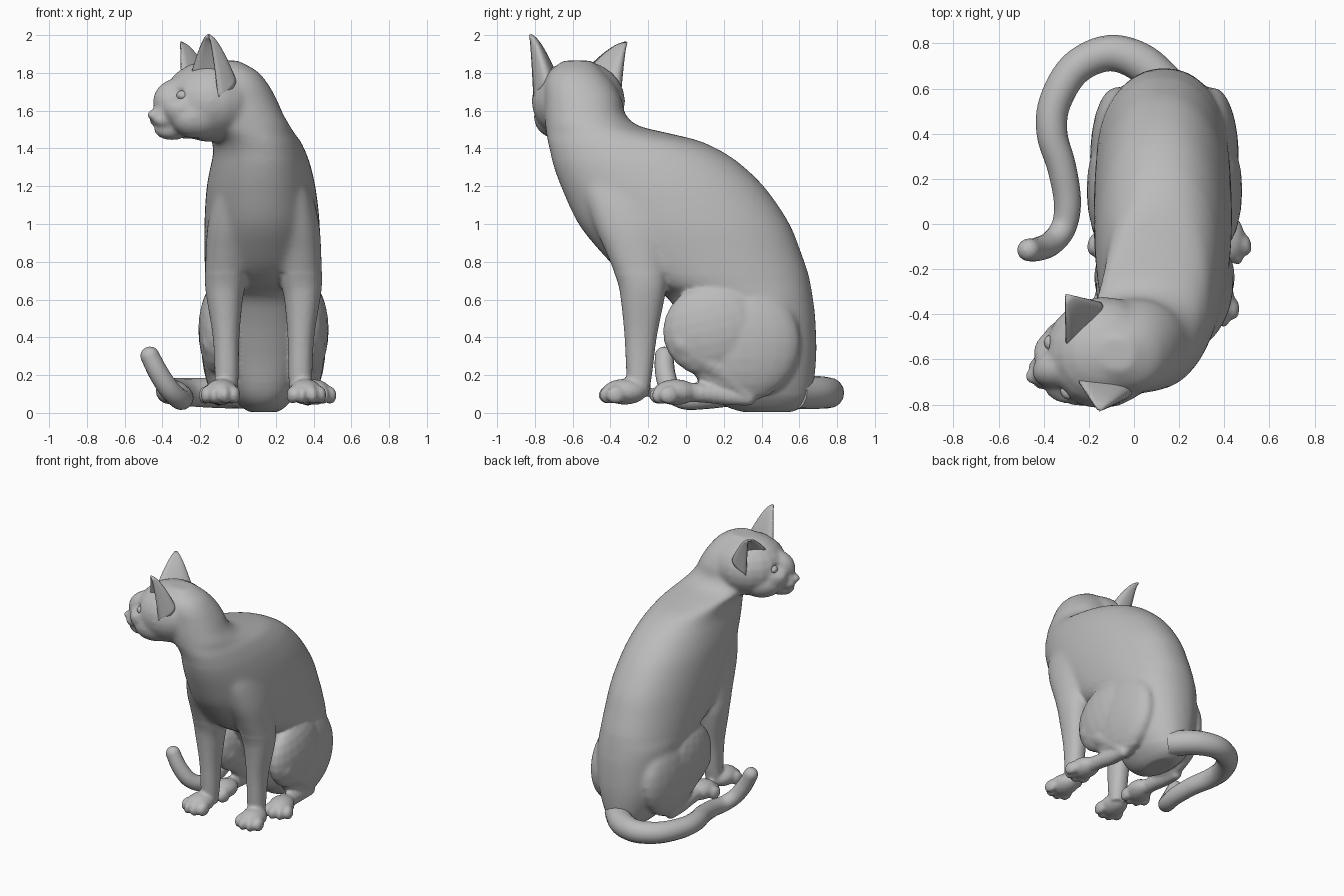
import bpy, bmesh, math
from mathutils import Vector, Matrix, Euler

cube = bpy.data.objects.get("Cube")
if cube:
    bpy.data.objects.remove(cube, do_unlink=True)

AXIS = 0.135                      # x of the body's own mirror plane
grey = bpy.data.materials.new("plain grey")
grey.use_nodes = True
grey.diffuse_color = (0.5, 0.5, 0.5, 1)
grey.node_tree.nodes["Principled BSDF"].inputs["Base Color"].default_value = (0.5, 0.5, 0.5, 1)


def spline(pts, steps):
    """Smooth curve through rows of numbers (Catmull-Rom)."""
    out = []
    for i in range(len(pts) - 1):
        p0, p1, p2, p3 = (pts[max(i - 1, 0)], pts[i], pts[i + 1], pts[min(i + 2, len(pts) - 1)])
        for k in range(steps):
            t = k / steps
            out.append([b + 0.5 * t * (c - a + t * (2 * a - 5 * b + 4 * c - d + t * (3 * (b - c) + d - a)))
                        for a, b, c, d in zip(p0, p1, p2, p3)])
    return out + [list(pts[-1])]


def loft(bm, levels, n=48, power=0.91):
    """Stack of horizontal rounded sections: z, y front, y back, x low, x high."""
    rings = []
    for z, y0, y1, x0, x1 in spline(levels, 4):
        ring = []
        for k in range(n):
            a = math.tau * k / n
            c, s = math.cos(a), math.sin(a)
            c = math.copysign(abs(c) ** power, c)
            s = math.copysign(abs(s) ** power, s)
            ring.append(bm.verts.new(((x0 + x1) / 2 + c * (x1 - x0) / 2,
                                      (y0 + y1) / 2 + s * (y1 - y0) / 2, z)))
        rings.append(ring)
    for a, b in zip(rings, rings[1:]):
        for k in range(n):
            bm.faces.new((a[k], a[(k + 1) % n], b[(k + 1) % n], b[k]))
    bm.faces.new(rings[0][::-1])
    bm.faces.new(rings[-1])


def ball(bm, loc, radii, rot=(0, 0, 0)):
    m = Matrix.LocRotScale(Vector(loc), Euler(rot), Vector(radii))
    bmesh.ops.create_uvsphere(bm, u_segments=20, v_segments=12, radius=1, matrix=m)


def limb(bm, pts):
    """Rounded limb through x, y, z, radius points."""
    for x, y, z, r in spline(pts, 4):
        ball(bm, (x, y, z), (r, r, r))


def paw(bm, x, y, z, turn):
    """Rounded paw with four toes, pointing to -y before turning."""
    r = Matrix.Rotation(turn, 3, 'Z')
    ball(bm, (x, y, z), (0.088, 0.12, 0.068), (0, 0, turn))
    for dx, dy in ((-0.074, -0.055), (-0.028, -0.085), (0.028, -0.085), (0.074, -0.055)):
        p = Vector((x, y, z - 0.017)) + r @ Vector((dx, dy, 0))
        ball(bm, p, (0.031, 0.052, 0.047), (0, 0, turn))


def finish(name, bm):
    me = bpy.data.meshes.new(name)
    bmesh.ops.recalc_face_normals(bm, faces=bm.faces)
    bm.to_mesh(me)
    bm.free()
    me.materials.append(grey)
    ob = bpy.data.objects.new(name, me)
    bpy.context.collection.objects.link(ob)
    me.shade_smooth()
    return ob


def smooth(ob, rounds, group=""):
    m = ob.modifiers.new("soften", 'SMOOTH')
    m.factor, m.iterations, m.vertex_group = 0.5, rounds, group


def bake(ob):
    """Apply all modifiers of an object."""
    dg = bpy.context.evaluated_depsgraph_get()
    me = bpy.data.meshes.new_from_object(ob.evaluated_get(dg))
    ob.modifiers.clear()
    ob.data = me
    if not me.materials:
        me.materials.append(grey)
    me.shade_smooth()


# Head frame: forward, side and up, turned towards the right
HEAD = Vector((-0.14, -0.57, 1.65))
FWD, SIDE, UP = Vector((-0.947, -0.32, 0)), Vector((0.32, -0.947, 0)), Vector((0, 0, 1))
TURN = math.atan2(FWD.y, FWD.x)


def head_pt(f, s, u):
    return HEAD + FWD * f + SIDE * s + UP * u


# Torso and neck
bm = bmesh.new()
loft(bm, [(0.005, 0.30, 0.56, 0.06, 0.21), (0.04, 0.20, 0.63, 0.01, 0.26),
          (0.12, 0.13, 0.67, -0.05, 0.32), (0.30, 0.06, 0.69, -0.11, 0.38),
          (0.50, -0.03, 0.685, -0.145, 0.41), (0.62, -0.11, 0.67, -0.165, 0.42),
          (0.68, -0.24, 0.66, -0.17, 0.425), (0.75, -0.35, 0.645, -0.175, 0.43),
          (0.85, -0.45, 0.61, -0.178, 0.433), (1.00, -0.57, 0.55, -0.178, 0.433),
          (1.18, -0.655, 0.43, -0.168, 0.413), (1.30, -0.70, 0.31, -0.147, 0.387),
          (1.38, -0.72, 0.20, -0.13, 0.36), (1.44, -0.733, 0.07, -0.14, 0.33),
          (1.48, -0.74, -0.09, -0.17, 0.30), (1.52, -0.745, -0.25, -0.2, 0.275),
          (1.58, -0.75, -0.32, -0.22, 0.24), (1.66, -0.75, -0.34, -0.22, 0.205),
          (1.74, -0.75, -0.38, -0.22, 0.16), (1.81, -0.72, -0.44, -0.2, 0.10),
          (1.865, -0.65, -0.50, -0.15, 0.0)])

for s in (-1, 1):
    # Front leg and paw
    levels = [(1.32, -0.52, -0.20, 0.12, 0.05), (1.18, -0.54, -0.14, 0.15, 0.10),
              (1.00, -0.49, -0.105, 0.175, 0.12), (0.85, -0.425, -0.10, 0.193, 0.113),
              (0.70, -0.365, -0.10, 0.20, 0.11), (0.60, -0.345, -0.115, 0.205, 0.095),
              (0.40, -0.325, -0.155, 0.198, 0.07), (0.20, -0.315, -0.18, 0.195, 0.063),
              (0.09, -0.30, -0.20, 0.20, 0.06)]
    loft(bm, [(z, a, b, AXIS + s * dx - r, AXIS + s * dx + r) for z, a, b, dx, r in levels[::-1]])
    paw(bm, AXIS + s * 0.222, -0.325, 0.112, s * 0.1)

    # Hind leg: thigh, haunch, folded shin, long foot and paw
    x = AXIS + s * 0.235
    ball(bm, (x, 0.15, 0.44), (0.11, 0.275, 0.25), (0.25, 0, 0))
    ball(bm, (AXIS + s * 0.215, 0.30, 0.37), (0.115, 0.31, 0.31))
    limb(bm, [(x, 0.0, 0.37, 0.09), (x, 0.14, 0.27, 0.085),
              (x, 0.26, 0.17, 0.065), (x, 0.33, 0.08, 0.04)])
    toe = AXIS + s * (0.268 if s > 0 else 0.225)
    limb(bm, [(x, 0.33, 0.075, 0.038), (x, 0.22, 0.09, 0.05),
              ((x + toe) / 2, 0.08, 0.105, 0.052), (toe, -0.06, 0.11, 0.055)])
    paw(bm, toe, -0.055, 0.11, s * 0.25)

# Head: skull, bridge, muzzle, chin and nose
for f, s, u, radii in [(0, 0, 0, (0.26, 0.248, 0.217)), (0.17, 0, 0.0, (0.155, 0.10, 0.125)),
                       (0.21, 0, -0.08, (0.13, 0.095, 0.08)), (0.22, 0, -0.148, (0.10, 0.07, 0.058)),
                       (0.335, 0, -0.072, (0.026, 0.032, 0.024))]:
    ball(bm, head_pt(f, s, u), radii, (0, 0, TURN))
# Cheeks and muzzle pads
for s in (-1, 1):
    ball(bm, head_pt(0.10, s * 0.085, -0.085), (0.16, 0.12, 0.115), (0, 0, TURN))
    ball(bm, head_pt(0.14, s * 0.07, -0.04), (0.155, 0.11, 0.11), (0, 0, TURN))
    ball(bm, head_pt(0.268, s * 0.034, -0.1), (0.068, 0.045, 0.04), (0, 0, TURN))

# Fuse the overlapping volumes into one skin
body = finish("body", bm)
m = body.modifiers.new("fuse", 'REMESH')
m.mode, m.voxel_size = 'VOXEL', 0.0115
smooth(body, 4)
bake(body)

# Blend shoulders into the chest, neck into the head, haunches into the rump, and the face
for name, rounds, rule in (("shoulders", 40, lambda c: 0.74 < c.z < 1.42),
                           ("neck", 20, lambda c: c.z > 1.35 and c.x > -0.25),
                           ("rump", 25, lambda c: c.y > 0.36 and c.z > 0.1),
                           ("face", 5, lambda c: c.z > 1.4 and c.x < -0.2)):
    group = body.vertex_groups.new(name=name)
    group.add([v.index for v in body.data.vertices if rule(v.co)], 1.0, 'REPLACE')
    smooth(body, rounds, name)
bake(body)

# Eye sockets pressed into the face
for s in (-1, 1):
    c = head_pt(0.24, s * 0.118, 0.03)
    for v in body.data.vertices:
        d = (v.co - c).length / 0.06
        if d < 1:
            v.co -= FWD * 0.028 * (1 - d * d) ** 2

# Ear tips differ a little because the head is tilted
for s, side, tip in ((1, "left", (0.10, 0.237, 0.35)), (-1, "right", (0.075, -0.295, 0.31))):
    # Eye
    bm = bmesh.new()
    ball(bm, head_pt(0.202, s * 0.113, 0.03), (0.03, 0.036, 0.027), (0, 0, TURN))
    finish(side + "_eye", bm)

    # Ear: cupped shell narrowing to a rounded tip
    bm = bmesh.new()
    tip = head_pt(*tip)
    inner, outer = head_pt(0.14, s * 0.085, 0.155), head_pt(0.04, s * 0.232, 0.01)
    back = -FWD * 0.15 + SIDE * s * 0.03 + UP * 0.04
    rows = []
    for i in range(13):
        t = i / 12
        w = (1 - t) ** 0.68 * 0.96 + 0.04
        row = []
        for k in range(17):
            a = k / 16
            base = inner.lerp(outer, a) + back * max(math.sin(math.pi * a), 0) ** 0.8
            p = tip.lerp(base, w)
            p.z = tip.z + (base.z - tip.z) * (1 - t)
            row.append(bm.verts.new(p))
        rows.append(row)
    for a, b in zip(rows, rows[1:]):
        for k in range(16):
            bm.faces.new((a[k], a[k + 1], b[k + 1], b[k]))
    ear = finish(side + "_ear", bm)
    m = ear.modifiers.new("thickness", 'SOLIDIFY')
    m.thickness, m.offset = 0.012, 0

# Tail curling round the right side
curve = bpy.data.curves.new("tail", 'CURVE')
curve.dimensions = '3D'
curve.bevel_depth, curve.bevel_resolution = 1.0, 6
curve.use_fill_caps = True
path = spline([(0.17, 0.58, 0.11, 0.09), (0.04, 0.71, 0.108, 0.086), (-0.11, 0.757, 0.106, 0.08),
               (-0.26, 0.69, 0.11, 0.075), (-0.35, 0.54, 0.115, 0.071), (-0.363, 0.40, 0.115, 0.068),
               (-0.32, 0.25, 0.10, 0.064), (-0.295, 0.10, 0.08, 0.06), (-0.31, -0.01, 0.075, 0.056),
               (-0.36, -0.08, 0.12, 0.055), (-0.42, -0.11, 0.21, 0.053), (-0.468, -0.115, 0.305, 0.05)], 6)
end, way = Vector(path[-1][:3]), Vector((-0.4, -0.05, 0.9)).normalized()
for a in (25, 50, 70, 88):        # rounded tip
    a = math.radians(a)
    path.append([*(end + way * 0.045 * math.sin(a)), 0.05 * math.cos(a)])
line = curve.splines.new('POLY')
line.points.add(len(path) - 1)
for p, (x, y, z, r) in zip(line.points, path):
    p.co, p.radius = (x, y, z, 1), r
line.use_smooth = True
curve.materials.append(grey)
tail = bpy.data.objects.new("tail", curve)
bpy.context.collection.objects.link(tail)
